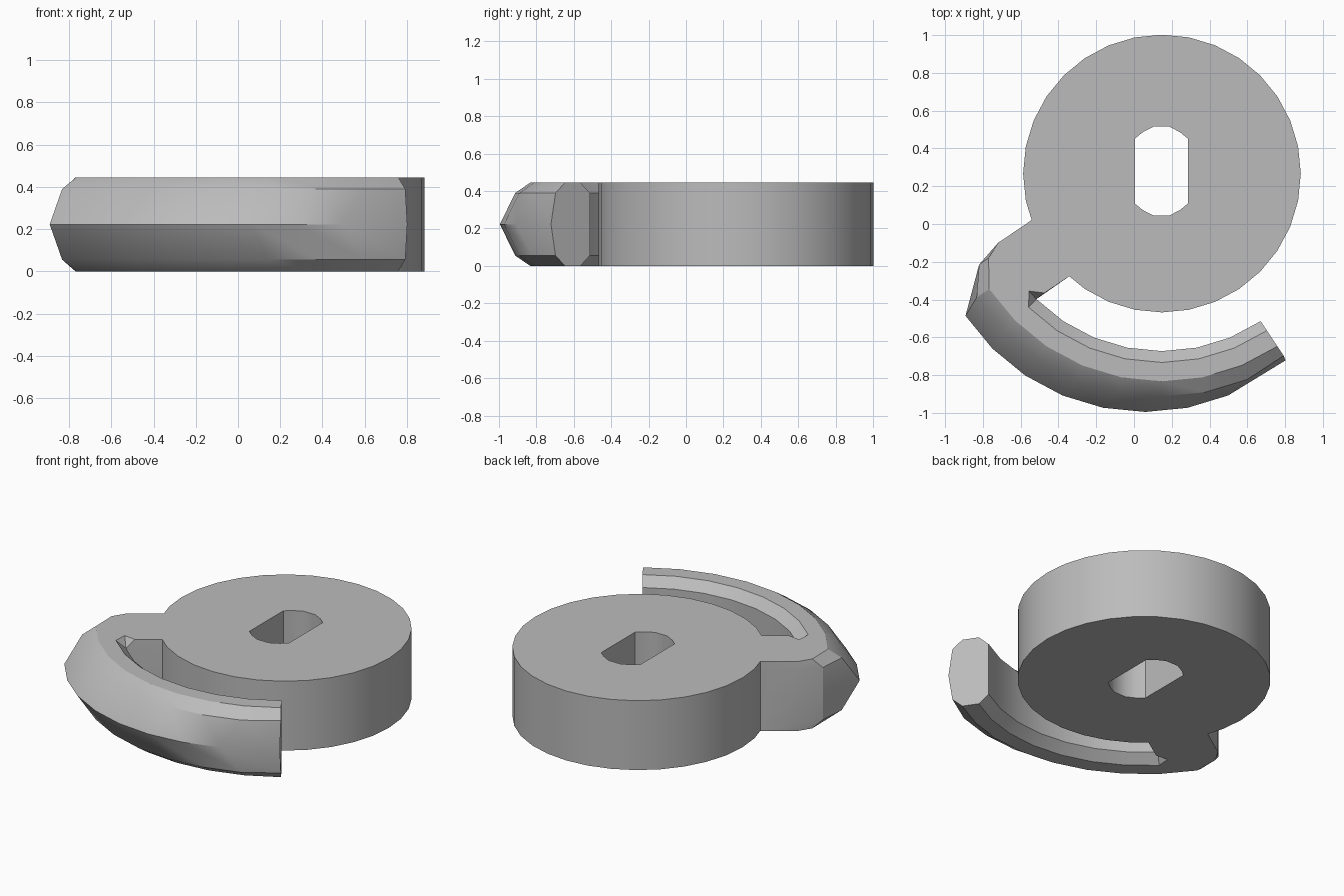
import bpy, bmesh
from math import radians, cos, sin

if "Cube" in bpy.data.objects:
    bpy.data.objects.remove(bpy.data.objects["Cube"], do_unlink=True)

H = 0.445                 # full thickness
LOW, MID, HIGH = 0.055, H / 2, 0.39
HUB = (0.148, 0.267)      # hub centre
BOW = (0.06, 0.15)        # centre of the outer ridge

grey = bpy.data.materials.new("grey")
grey.use_nodes = True
grey.diffuse_color = (0.5, 0.5, 0.5, 1)
grey.node_tree.nodes["Principled BSDF"].inputs["Base Color"].default_value = (0.5, 0.5, 0.5, 1)


def polar(centre, r, deg):
    return (centre[0] + r * cos(radians(deg)), centre[1] + r * sin(radians(deg)))


def finish(bm, name):
    bmesh.ops.remove_doubles(bm, verts=bm.verts, dist=0.0005)
    bmesh.ops.recalc_face_normals(bm, faces=bm.faces)
    mesh = bpy.data.meshes.new(name)
    bm.to_mesh(mesh)
    bm.free()
    mesh.materials.append(grey)
    ob = bpy.data.objects.new(name, mesh)
    bpy.context.collection.objects.link(ob)
    bpy.ops.object.select_all(action='DESELECT')
    ob.select_set(True)
    bpy.context.view_layer.objects.active = ob
    bpy.ops.object.shade_smooth_by_angle(angle=radians(30))
    return ob


def loft(name, sections):
    """Skin closed sections of equal length and cap both ends."""
    bm = bmesh.new()
    rings = [[bm.verts.new(p) for p in s] for s in sections]
    n = len(rings[0])
    for a, b in zip(rings, rings[1:]):
        for i in range(n):
            j = (i + 1) % n
            bm.faces.new((a[i], a[j], b[j], b[i]))
    bm.faces.new(rings[0])
    bm.faces.new(rings[-1])
    return finish(bm, name)


# Hub: disc with a flat-sided slot through it
bm = bmesh.new()
quarter = [(0.14, 0.172), (0.10, 0.205), (0.043, 0.235)]
half = quarter + [(-x, y) for x, y in reversed(quarter)]
slot = [(0.145 + x, 0.28 + y) for x, y in half + [(-x, -y) for x, y in half]]
disc = [polar(HUB, 0.735, i * 11.25) for i in range(32)]
for loop in (disc, slot):
    vs = [bm.verts.new((x, y, 0)) for x, y in loop]
    for i, v in enumerate(vs):
        bm.edges.new((v, vs[(i + 1) % len(vs)]))
bmesh.ops.triangle_fill(bm, edges=bm.edges[:], use_beauty=True, use_dissolve=False)
top = bmesh.ops.extrude_face_region(bm, geom=bm.faces[:], use_keep_orig=True)
bmesh.ops.translate(bm, vec=(0, 0, H), verts=[g for g in top["geom"] if isinstance(g, bmesh.types.BMVert)])
finish(bm, "hub")

# Curved finger: chamfered section swept round the hub, outer ridge off centre
sections = []
for i in range(9):
    a = 213.75 + 11.25 * i
    inner_a = max(a, 225)
    inner, edge = polar(HUB, 0.94, inner_a), polar(HUB, 1.0, inner_a)
    crest = polar(HUB, 1.1, a)
    ridge = polar(BOW, 1.145, 310.4 if i == 8 else a)
    shoulder = polar(HUB, 1.16 if i == 8 else 1.18, a)
    rows = [(inner, LOW), (inner, HIGH), (edge, H), (crest, H), (shoulder, HIGH),
            (ridge, MID), (shoulder, LOW), (crest, 0), (edge, 0)]
    sections.append([(*p, z) for p, z in rows])
loft("curved_finger", sections)

# Arm: joins the finger to the hub, with a small notch at the inner corner
inner, edge, crest, shoulder, ridge = (sections[0][k][:2] for k in (1, 2, 3, 4, 5))
notch = [edge, (-0.555, -0.355), (-0.475, -0.365)]
root = [polar(HUB, 0.73, a) for a in (228, 219, 209, 199.6)]


def arm_level(z, corner, bend, pocket):
    outline = [(-0.72, -0.10), corner, bend, *pocket, *root]
    return [(x, y, z) for x, y in outline]


wide = (-0.82, -0.215)
flat = (-0.77, -0.18)
loft("arm", [arm_level(0, flat, crest, notch),
             arm_level(LOW, wide, shoulder, [inner] * 3),
             arm_level(MID, wide, ridge, [inner] * 3),
             arm_level(HIGH, wide, shoulder, [inner] * 3),
             arm_level(H, flat, crest, notch)])
